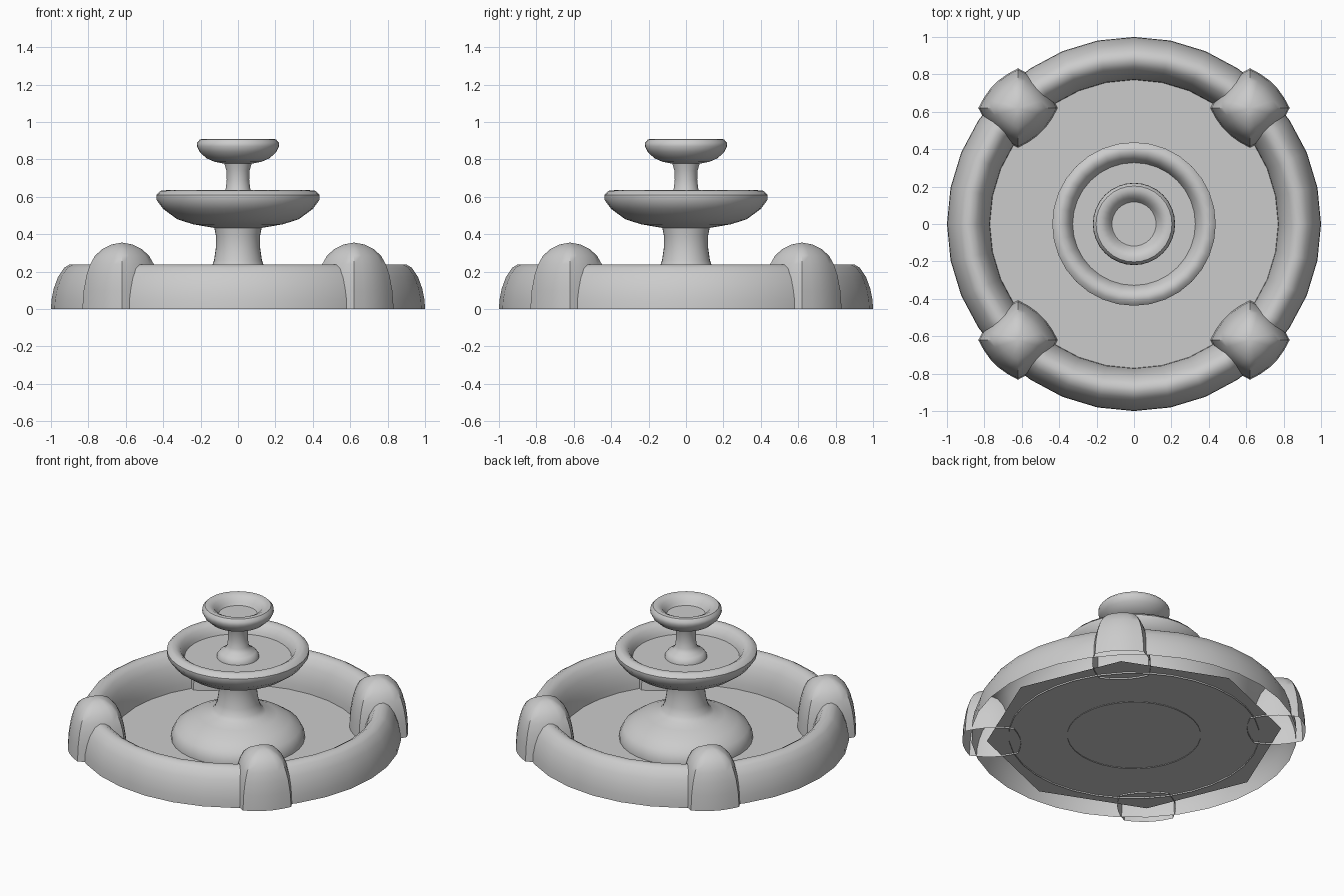
import bpy, bmesh, math
from math import sin, cos, pi

if "Cube" in bpy.data.objects:
    bpy.data.objects.remove(bpy.data.objects["Cube"])


def finish(name, bm, angle=40):
    bmesh.ops.remove_doubles(bm, verts=bm.verts, dist=0.0005)
    bmesh.ops.recalc_face_normals(bm, faces=bm.faces)
    me = bpy.data.meshes.new(name)
    bm.to_mesh(me)
    bm.free()
    ob = bpy.data.objects.new(name, me)
    bpy.context.collection.objects.link(ob)
    bpy.ops.object.select_all(action='DESELECT')
    ob.select_set(True)
    bpy.context.view_layer.objects.active = ob
    bpy.ops.object.shade_smooth_by_angle(angle=math.radians(angle))
    return ob


def loft(name, rings, angle=40):
    """Join closed rings of points with quads, leaving the ends open."""
    bm = bmesh.new()
    loops = [[bm.verts.new(p) for p in ring] for ring in rings]
    for a, b in zip(loops, loops[1:]):
        n = len(a)
        for i in range(n):
            j = (i + 1) % n
            bm.faces.new((a[i], a[j], b[j], b[i]))
    # dissolve the collapsed quads at any pole
    bmesh.ops.dissolve_degenerate(bm, dist=0.0005, edges=bm.edges)
    return finish(name, bm, angle)


def lathe(name, profile, seg=32, angle=40):
    return loft(name, [[(r * cos(2 * pi * i / seg), r * sin(2 * pi * i / seg), z)
                        for i in range(seg)] for r, z in profile], angle)


# Pool rim: an arch section swept round, open underneath
half = [(0.115, 0), (0.112, 0.05), (0.100, 0.11), (0.078, 0.17), (0.045, 0.22), (0.015, 0.238)]
rim = [(0.885 + d, z) for d, z in half] + [(0.885 - d, z) for d, z in reversed(half)]
lathe("pool_rim", rim)

# Pool floor: a plain octagon hidden under the rim
bm = bmesh.new()
bm.faces.new([bm.verts.new((0.907 * cos(pi * k / 4), 0.907 * sin(pi * k / 4), 0.01))
              for k in range(8)])
finish("pool_floor", bm)

# Pedestal with flared foot
lathe("pedestal", [(0.41, 0.005), (0.41, 0.04), (0.385, 0.09), (0.32, 0.135), (0.24, 0.17),
                   (0.17, 0.19), (0.145, 0.215), (0.128, 0.26), (0.118, 0.33),
                   (0.118, 0.39), (0.13, 0.45)])

# Large bowl
lathe("lower_bowl", [(0.11, 0.43), (0.135, 0.435), (0.24, 0.453), (0.325, 0.48), (0.40, 0.535),
                     (0.437, 0.585), (0.437, 0.61), (0.415, 0.632), (0.385, 0.635),
                     (0.355, 0.615), (0.335, 0.58), (0.328, 0.56), (0.0, 0.56)])

# Upper stem
lathe("upper_stem", [(0.13, 0.555), (0.128, 0.575), (0.11, 0.598), (0.08, 0.613), (0.066, 0.64),
                     (0.06, 0.69), (0.062, 0.74), (0.075, 0.785)])

# Small bowl
lathe("upper_bowl", [(0.05, 0.775), (0.075, 0.777), (0.125, 0.787), (0.17, 0.807), (0.205, 0.84),
                     (0.22, 0.87), (0.218, 0.89), (0.203, 0.907), (0.18, 0.91),
                     (0.15, 0.895), (0.13, 0.868), (0.118, 0.85), (0.0, 0.85)])

# Four domed piers on the diagonals
side = [(0.15, -0.15), (0.168, -0.09), (0.178, -0.03), (0.178, 0.03), (0.168, 0.09)]
levels = [(0, 1), (0.1, 0.965), (0.18, 0.895), (0.24, 0.80), (0.285, 0.68), (0.32, 0.5),
          (0.345, 0.26), (0.355, 0)]
for k, name in enumerate(("pier_back_right", "pier_back_left", "pier_front_left", "pier_front_right")):
    turn = pi / 4 + k * pi / 2
    rings = []
    for z, s in levels:
        ring = []
        for q in range(4):
            for x, y in side:
                a = q * pi / 2
                u, v = x * cos(a) - y * sin(a), x * sin(a) + y * cos(a)
                u, v = 0.877 + u * s, v * s
                ring.append((u * cos(turn) - v * sin(turn), u * sin(turn) + v * cos(turn), z))
        rings.append(ring)
    loft(name, rings)
